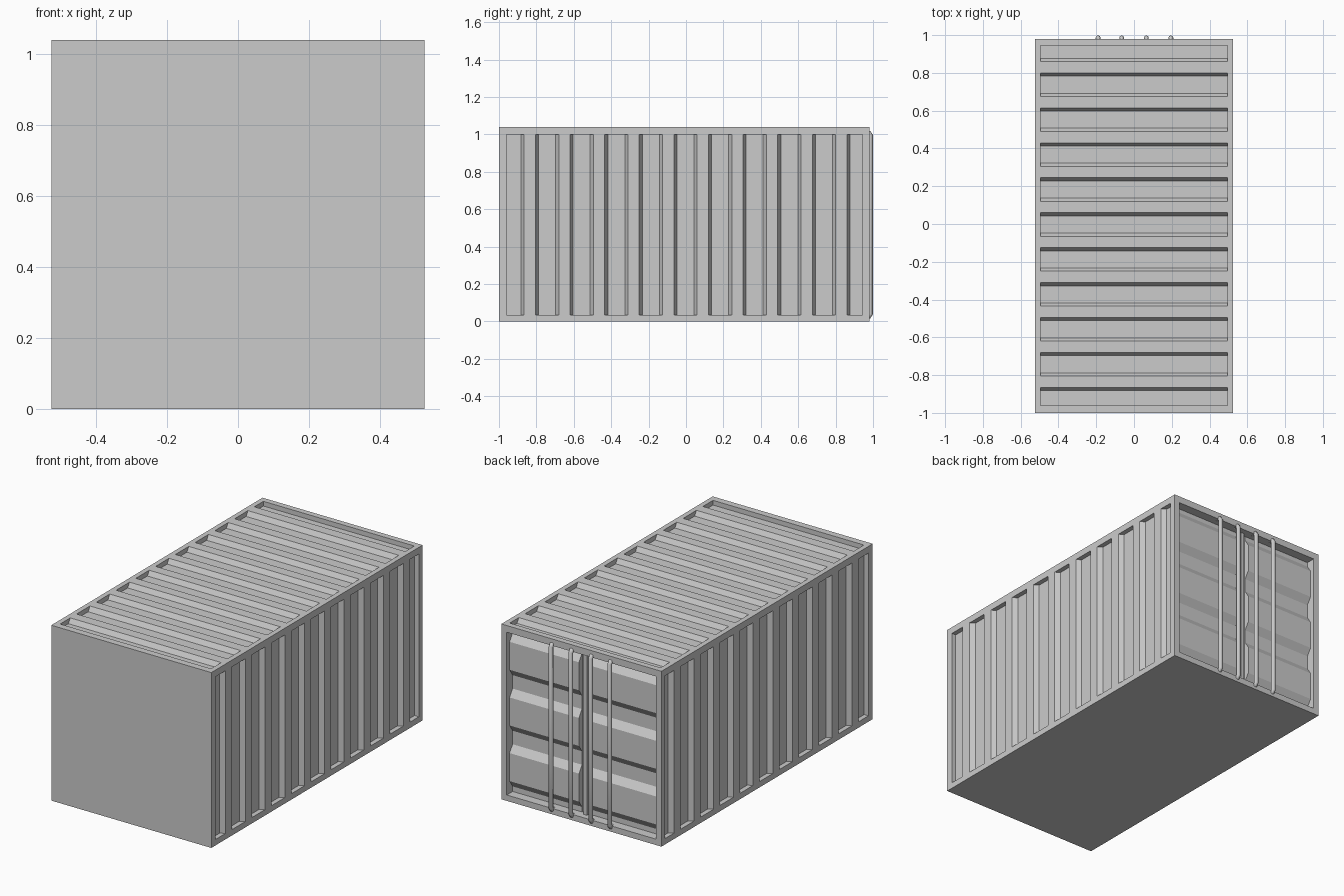
import bpy, bmesh
from mathutils import Vector

if "Cube" in bpy.data.objects:
    bpy.data.objects.remove(bpy.data.objects["Cube"])

W, H, Y0, Y1 = 0.525, 1.04, -1.0, 0.98   # outer shell
DEPTH = 0.028                            # corrugation depth
PITCH = 0.185


def prism(bm, pts, vec):
    """Extrude a closed polygon along a vector."""
    f = bm.faces.new([bm.verts.new(p) for p in pts])
    r = bmesh.ops.extrude_face_region(bm, geom=[f], use_keep_orig=True)
    bmesh.ops.translate(bm, vec=Vector(vec),
                        verts=[v for v in r["geom"] if isinstance(v, bmesh.types.BMVert)])


def box(bm, lo, hi):
    (a, b, c), (d, e, f) = lo, hi
    prism(bm, [(a, b, c), (d, b, c), (d, e, c), (a, e, c)], (0, 0, f - c))


def finish(bm, name):
    bmesh.ops.recalc_face_normals(bm, faces=bm.faces)
    me = bpy.data.meshes.new(name)
    bm.to_mesh(me)
    bm.free()
    ob = bpy.data.objects.new(name, me)
    bpy.context.collection.objects.link(ob)
    return ob


# Solid shell with frame
bm = bmesh.new()
box(bm, (-W, Y0, 0), (W, Y1, H))
shell = finish(bm, "container_shell")

# Grooves: between each pair of ridges on the roof and both sides
ridges = [-0.835 + PITCH * i for i in range(10)]
starts = [(-0.96, -0.96)] + [(r + 0.03, r + 0.047) for r in ridges]
ends = [(r - 0.03, r - 0.047) for r in ridges] + [(0.945, 0.945)]
bm = bmesh.new()
for (a, af), (b, bf) in zip(starts, ends):
    prof = [(a, 0.05), (a, 0), (af, -DEPTH), (bf, -DEPTH), (b, 0), (b, 0.05)]
    prism(bm, [(-0.495, y, H + d) for y, d in prof], (0.99, 0, 0))
    for s in (-1, 1):
        prism(bm, [(s * (W + d), y, 0.035) for y, d in prof], (0, 0, 0.965))
# Door opening
box(bm, (-0.49, 0.92, 0.035), (0.49, 1.1, 1.0))
cutter = finish(bm, "groove_cutter")
cutter.hide_render = True
cutter.hide_viewport = True
mod = shell.modifiers.new("grooves", "BOOLEAN")
mod.operation = "DIFFERENCE"
mod.solver = "EXACT"
mod.object = cutter

# Corrugated door leaf, mirrored
lo, hi = 0.925, 0.953
prof = [(0.90, 1.0), (lo, 1.0)]
for k in range(3):
    z = 0.975 - 0.33 * k
    prof += [(lo, z), (hi, z - 0.042), (hi, z - 0.208), (lo, z - 0.25)]
prof += [(lo, 0.035), (0.90, 0.035)]
bm = bmesh.new()
prism(bm, [(0.035, y, z) for y, z in prof], (0.456, 0, 0))
door = finish(bm, "doors")
m = door.modifiers.new("mirror", "MIRROR")
m.mirror_object = shell

# Centre seam strip
bm = bmesh.new()
box(bm, (-0.012, 0.91, 0.03), (0.012, 0.945, 1.005))
finish(bm, "door_seam")

# Locking rods with ends bent into the frame
for x in (-0.19, -0.065, 0.065, 0.195):
    cu = bpy.data.curves.new("locking_rod", "CURVE")
    cu.dimensions = "3D"
    cu.bevel_depth = 0.013
    cu.bevel_resolution = 2
    cu.use_fill_caps = True
    sp = cu.splines.new("POLY")
    path = [(0.955, 1.01), (0.978, 1.008), (0.986, 0.995),
            (0.986, 0.04), (0.978, 0.027), (0.955, 0.025)]
    sp.points.add(len(path) - 1)
    for p, (y, z) in zip(sp.points, path):
        p.co = (x, y, z, 1)
    sp.use_smooth = True
    ob = bpy.data.objects.new("locking_rod", cu)
    bpy.context.collection.objects.link(ob)
